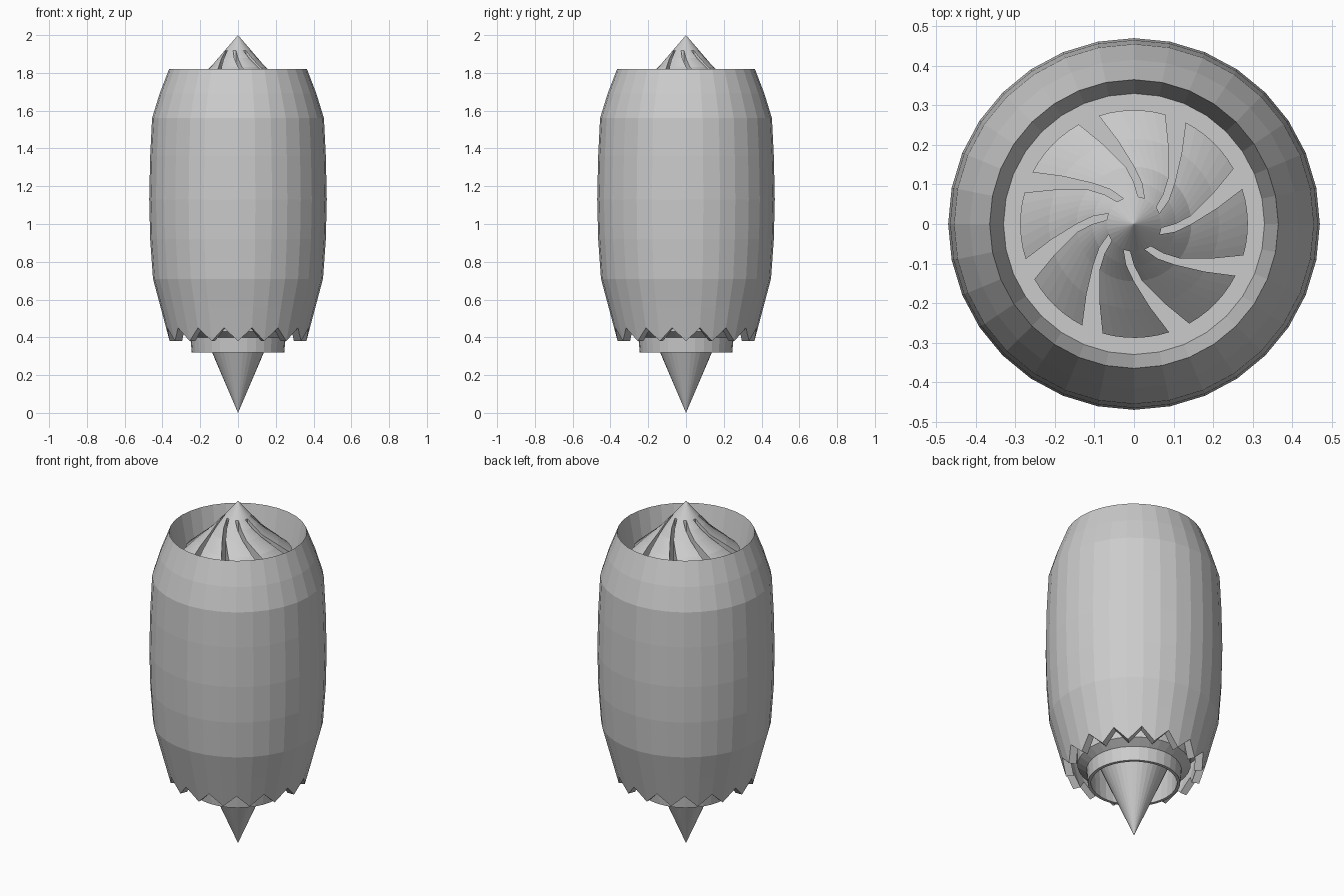
import bpy, bmesh, math

if "Cube" in bpy.data.objects:
    bpy.data.objects.remove(bpy.data.objects["Cube"])

SIDES = 32
metal = bpy.data.materials.new("grey_metal")
metal.diffuse_color = (0.6, 0.6, 0.6, 1)
metal.use_nodes = True
metal.node_tree.nodes["Principled BSDF"].inputs["Base Color"].default_value = metal.diffuse_color


def finish(bm, name, smooth=False):
    bmesh.ops.remove_doubles(bm, verts=bm.verts, dist=1e-5)
    bmesh.ops.recalc_face_normals(bm, faces=bm.faces)
    me = bpy.data.meshes.new(name)
    bm.to_mesh(me)
    bm.free()
    me.materials.append(metal)
    ob = bpy.data.objects.new(name, me)
    bpy.context.collection.objects.link(ob)
    for p in me.polygons:
        p.use_smooth = smooth
    return ob


def polar(r, a, z):
    return (r * math.cos(a), r * math.sin(a), z)


def revolve(name, profile, smooth=False, chevron=0.0, sides=SIDES):
    """Lathe a closed-off profile; points flagged with a third value get zigzag."""
    bm = bmesh.new()
    rings = []
    for p in profile:
        r, z = p[0], p[1]
        ring = []
        for i in range(sides):
            up = len(p) > 2 and i % 2 == 1
            rr, zz = (r + chevron * 0.28, z + chevron) if up else (r, z)
            ring.append(bm.verts.new(polar(rr, 2 * math.pi * i / sides, zz)))
        rings.append(ring)
    for a, b in zip(rings, rings[1:]):
        for i in range(sides):
            j = (i + 1) % sides
            bm.faces.new((a[i], a[j], b[j], b[i]))
    return finish(bm, name, smooth)


# Nacelle shell: intake wall, outer barrel, zigzag exhaust edge, inner duct
FLOOR = 1.64
revolve("nacelle", [
    (0.0, FLOOR), (0.33, FLOOR), (0.365, 1.82), (0.415, 1.69), (0.455, 1.56),
    (0.465, 1.36), (0.47, 1.13), (0.465, 0.92), (0.45, 0.71), (0.41, 0.56),
    (0.362, 0.38, 1), (0.32, 0.38, 1), (0.365, 0.56), (0.0, 0.58)],
    chevron=0.07)

# Core exhaust nozzle, hollow with a thin wall
revolve("core_nozzle", [
    (0.30, 0.58), (0.30, 0.43), (0.252, 0.40), (0.245, 0.32),
    (0.228, 0.32), (0.235, 0.50), (0.0, 0.50)])

# Tail cone
revolve("tail_cone", [(0.0, 0.50), (0.205, 0.48), (0.137, 0.32), (0.0, 0.0)])


# Spinner and swirled fan blades share one conical surface
def cone_z(r):
    return 2.0 - r * 1.16 if r < 0.145 else 1.832 - (r - 0.145) * 0.88


revolve("spinner", [(0.0, 2.0), (0.07, cone_z(0.07)), (0.07, FLOOR)])

BLADES, COLS = 8, 6
# radius, start angle, end angle (degrees) of one blade
ROWS = [(0.068, 36, 67), (0.105, 45, 79), (0.145, 53, 90),
        (0.215, 66, 101), (0.288, 74, 108)]


def fan_blade(index):
    bm = bmesh.new()
    top, low = [], []
    for r, a0, a1 in ROWS:
        angs = [math.radians(a0 + (a1 - a0) * c / COLS + 45 * index)
                for c in range(COLS + 1)]
        top.append([bm.verts.new(polar(r, a, cone_z(r))) for a in angs])
        low.append([bm.verts.new(polar(r, a, FLOOR)) for a in angs])
    for i in range(len(ROWS) - 1):
        for c in range(COLS):
            bm.faces.new((top[i][c], top[i + 1][c], top[i + 1][c + 1], top[i][c + 1]))
        for c in (0, COLS):
            bm.faces.new((top[i][c], top[i + 1][c], low[i + 1][c], low[i][c]))
    for i in (0, len(ROWS) - 1):
        for c in range(COLS):
            bm.faces.new((top[i][c], top[i][c + 1], low[i][c + 1], low[i][c]))
    finish(bm, f"fan_blade_{index + 1}")


for k in range(BLADES):
    fan_blade(k)
